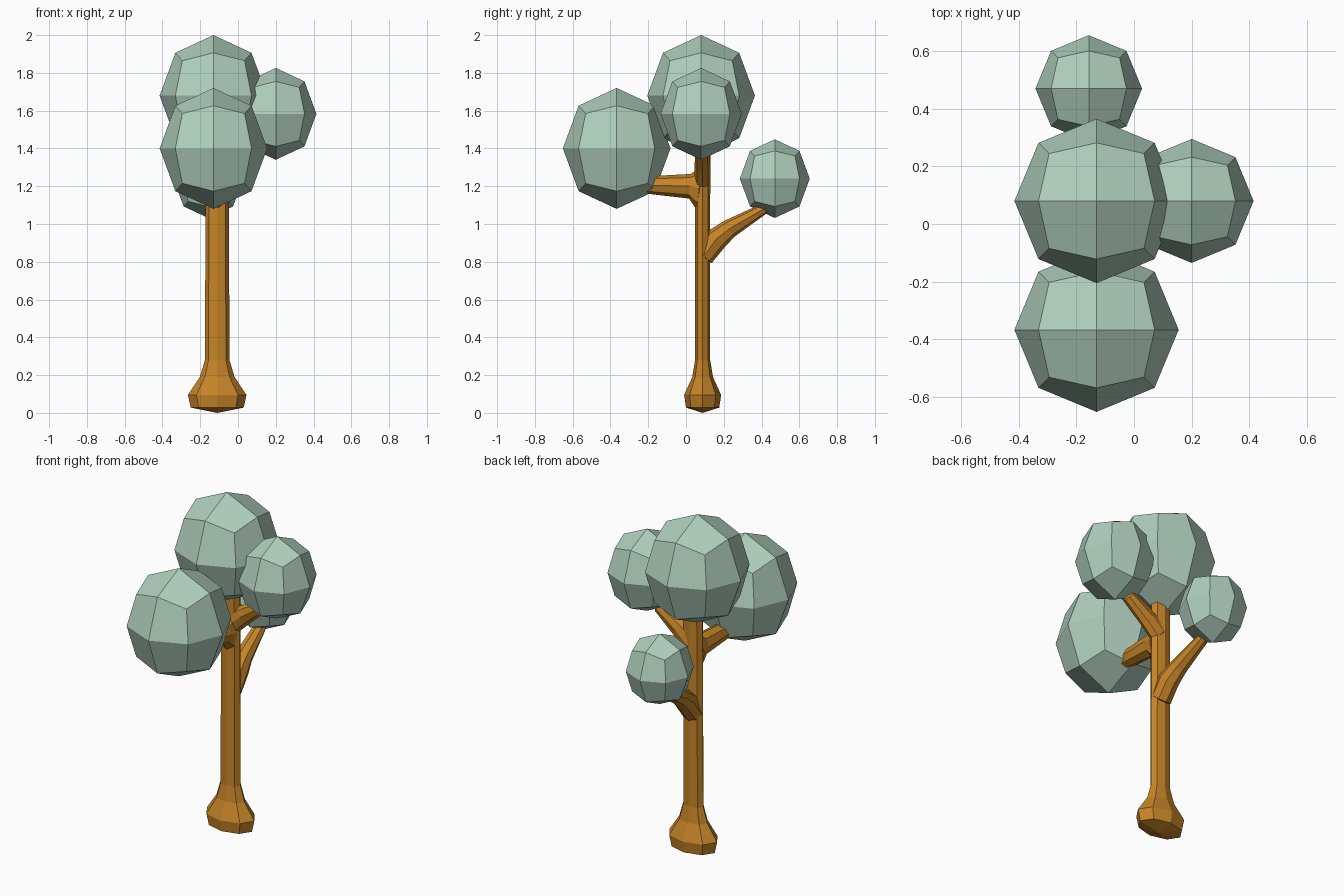
import bpy, bmesh, math
from mathutils import Vector

if "Cube" in bpy.data.objects:
    bpy.data.objects.remove(bpy.data.objects["Cube"])


def material(name, rgb):
    m = bpy.data.materials.new(name)
    m.diffuse_color = (*rgb, 1)
    m.use_nodes = True
    m.node_tree.nodes["Principled BSDF"].inputs["Base Color"].default_value = m.diffuse_color
    return m


bark = material("brown bark", (0.56, 0.23, 0.021))
leaf = material("sage leaf", (0.43, 0.62, 0.51))


def finish(bm, name, mat):
    bmesh.ops.remove_doubles(bm, verts=bm.verts[:], dist=0.0005)
    bmesh.ops.recalc_face_normals(bm, faces=bm.faces[:])
    me = bpy.data.meshes.new(name)
    bm.to_mesh(me)
    bm.free()
    me.materials.append(mat)
    ob = bpy.data.objects.new(name, me)
    bpy.context.collection.objects.link(ob)
    return ob


def limb(name, stations, side):
    """Eight-sided tube; stations are (x, y, z, half width along side, half depth)."""
    bm = bmesh.new()
    side = Vector(side)
    pts = [Vector(s[:3]) for s in stations]
    rings = []
    for i, (p, s) in enumerate(zip(pts, stations)):
        d = (pts[min(i + 1, len(pts) - 1)] - pts[max(i - 1, 0)]).normalized()
        v = d.cross(side).normalized()
        rings.append([bm.verts.new(p + side * s[3] * math.cos(k * math.pi / 4)
                                   + v * s[4] * math.sin(k * math.pi / 4))
                      for k in range(8)])
    for a, b in zip(rings, rings[1:]):
        for k in range(8):
            j = (k + 1) % 8
            bm.faces.new((a[k], a[j], b[j], b[k]))
    return finish(bm, name, bark)


def foliage(name, centre, r, h):
    """Cube cut once each way and rounded onto an ellipsoid."""
    bm = bmesh.new()
    bmesh.ops.create_cube(bm, size=2)
    bmesh.ops.subdivide_edges(bm, edges=bm.edges[:], cuts=1, use_grid_fill=True)
    for v in bm.verts:
        n = v.co.normalized()
        v.co = Vector(centre) + Vector((n.x * r, n.y * r, n.z * h))
    return finish(bm, name, leaf)


# Trunk with flared foot, rising into the crown
X, Y = -0.11, 0.088
limb("trunk", [(X, Y, z, a, b) for z, a, b in (
    (0, 0, 0), (0.028, 0.14, 0.088), (0.095, 0.155, 0.098), (0.19, 0.092, 0.055),
    (0.28, 0.065, 0.04), (0.80, 0.063, 0.04), (1.10, 0.062, 0.04),
    (1.42, 0.06, 0.042), (1.45, 0, 0))], (1, 0, 0))

# Branches
limb("back_branch", [
    (X, 0.06, 0.80, 0, 0), (X, 0.095, 0.83, 0.06, 0.055), (X, 0.16, 0.92, 0.058, 0.062),
    (-0.12, 0.23, 0.975, 0.05, 0.05), (-0.14, 0.42, 1.085, 0.035, 0.028),
    (-0.145, 0.46, 1.11, 0, 0)], (1, 0, 0))
limb("front_branch", [
    (X, 0.10, 1.19, 0, 0), (X, 0.07, 1.19, 0.058, 0.115), (X, 0.02, 1.20, 0.055, 0.065),
    (-0.115, -0.16, 1.205, 0.05, 0.05), (-0.12, -0.22, 1.205, 0.045, 0.042),
    (-0.12, -0.24, 1.21, 0, 0)], (1, 0, 0))
limb("right_branch", [
    (-0.14, Y, 1.20, 0, 0), (-0.10, Y, 1.23, 0.042, 0.06), (-0.02, Y, 1.30, 0.042, 0.055),
    (0.11, 0.085, 1.39, 0.038, 0.035), (0.14, 0.085, 1.41, 0, 0)], (0, 1, 0))

# Crown balls
foliage("top_foliage", (-0.13, 0.08, 1.68), 0.285, 0.32)
foliage("front_foliage", (-0.13, -0.367, 1.40), 0.285, 0.32)
foliage("right_foliage", (0.20, 0.08, 1.583), 0.215, 0.243)
foliage("back_foliage", (-0.157, 0.47, 1.24), 0.185, 0.208)
